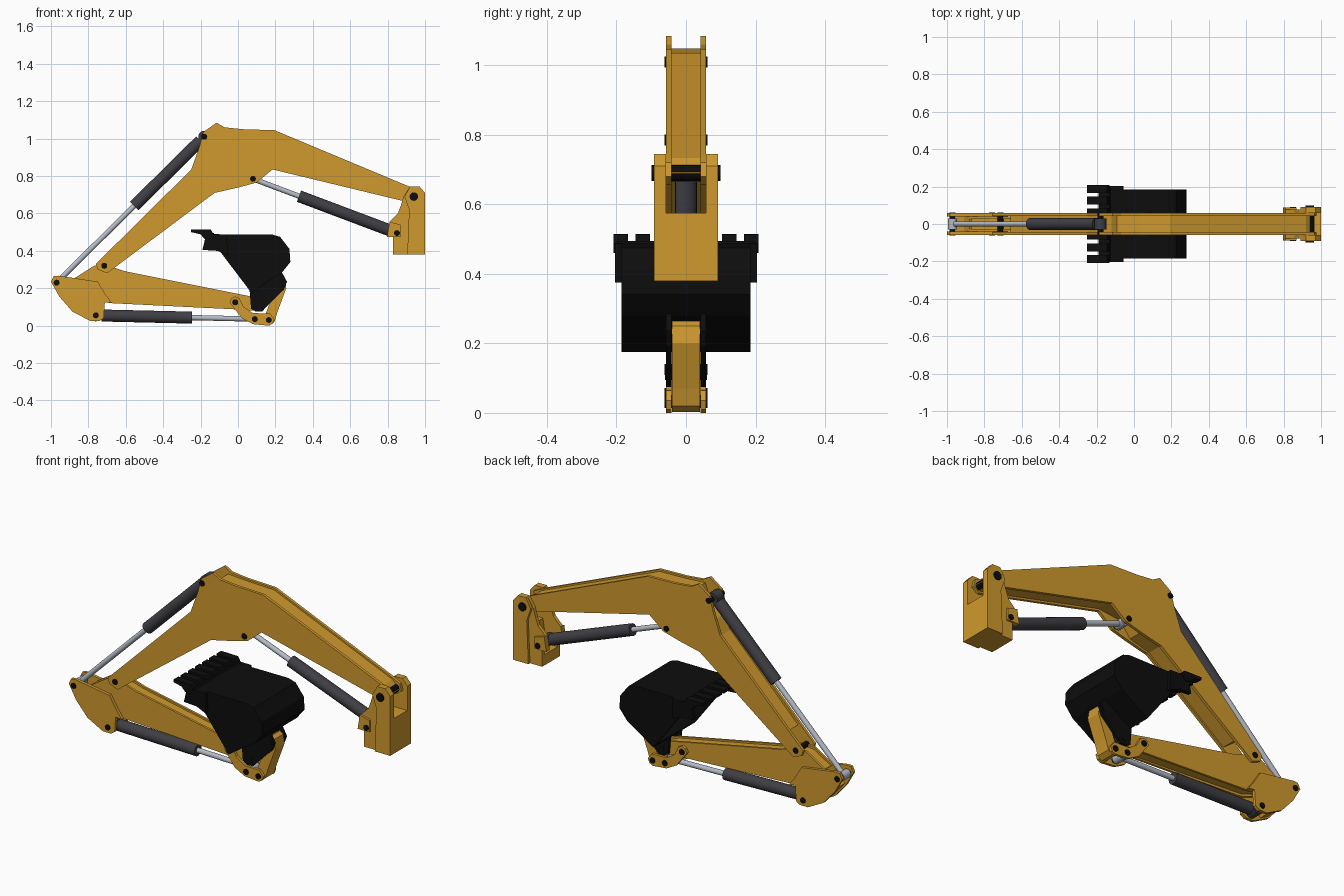
import bpy, bmesh, math
from mathutils import Vector, Matrix

if "Cube" in bpy.data.objects:
    bpy.data.objects.remove(bpy.data.objects["Cube"])


def material(name, col):
    m = bpy.data.materials.new(name)
    m.diffuse_color = (*col, 1)
    m.use_nodes = True
    m.node_tree.nodes["Principled BSDF"].inputs["Base Color"].default_value = m.diffuse_color
    return m


YELLOW = material("machine_yellow", (0.63, 0.32, 0.027))
BLACK = material("bucket_black", (0.004, 0.004, 0.004))
GREY = material("barrel_grey", (0.05, 0.048, 0.058))
STEEL = material("rod_steel", (0.46, 0.50, 0.56))


def finish(bm, name, mat, smooth=False):
    bmesh.ops.recalc_face_normals(bm, faces=bm.faces)
    me = bpy.data.meshes.new(name)
    bm.to_mesh(me)
    bm.free()
    me.materials.append(mat)
    ob = bpy.data.objects.new(name, me)
    bpy.context.collection.objects.link(ob)
    if smooth:
        bpy.ops.object.select_all(action='DESELECT')
        ob.select_set(True)
        bpy.context.view_layer.objects.active = ob
        bpy.ops.object.shade_smooth_by_angle(angle=math.radians(40))
    return ob


def prism(name, pts, spans, mat):
    """Extrude an x-z profile over one or more y spans."""
    bm = bmesh.new()
    for y0, y1 in spans:
        f = bm.faces.new([bm.verts.new((x, y0, z)) for x, z in pts])
        r = bmesh.ops.extrude_face_region(bm, geom=[f])
        vs = [v for v in r['geom'] if isinstance(v, bmesh.types.BMVert)]
        bmesh.ops.translate(bm, verts=vs, vec=(0, y1 - y0, 0))
    return finish(bm, name, mat)


def pair(y0, y1):
    return [(-y1, -y0), (y0, y1)]


def rods(name, segs, mat, n=20):
    """Round bars, each given as (start, end, radius)."""
    bm = bmesh.new()
    for a, b, r in segs:
        a, b = Vector(a), Vector(b)
        rot = (b - a).to_track_quat('Z', 'Y').to_matrix().to_4x4()
        bmesh.ops.create_cone(bm, cap_ends=True, segments=n, radius1=r, radius2=r,
                              depth=(b - a).length,
                              matrix=Matrix.Translation((a + b) / 2) @ rot)
    return finish(bm, name, mat, True)


def strip(path, t):
    """Closed profile of a plate of thickness t along a path (to its right side)."""
    ps = [Vector(p) for p in path]
    inner = []
    for i, p in enumerate(ps):
        d0 = (p - ps[max(i - 1, 0)]).normalized()
        d1 = (ps[min(i + 1, len(ps) - 1)] - p).normalized()
        d = (d0 + d1).normalized()
        inner.append(p + Vector((d.y, -d.x)) * t)
    return [tuple(p) for p in ps + inner[::-1]]


# Boom: two side plates with a recessed box between them
boom = [(-.76, .33), (-.75, .30), (-.70, .28), (-.125, .71), (.0, .738), (.10, .765),
        (.185, .835), (.86, .672), (.94, .655), (.975, .68), (.965, .72), (.92, .742),
        (.195, 1.045), (.03, 1.05), (-.07, 1.06), (-.115, 1.085), (-.185, 1.035),
        (-.207, .955), (-.25, .835)]
prism("boom_side_plates", boom, pair(.042, .058), YELLOW)
boom_core = [(-.66, .41), (-.60, .365), (-.13, .718), (-.01, .75), (.05, .83), (.19, .845),
             (.86, .682), (.94, .665), (.965, .69), (.92, .733), (.193, 1.035), (.03, 1.04),
             (-.09, 1.048), (-.12, .96), (-.2, .90), (-.243, .828)]
prism("boom_box", boom_core, [(-.042, .042)], YELLOW)

# Stick: narrow beam with thin side plates, and wide cheeks at the rear end
stick = [(-.88, .25), (-.77, .32), (-.71, .325), (-.60, .29), (.06, .158), (.12, .14),
         (.145, .11), (.12, .078), (.01, .086), (-.675, .12), (-.71, .125), (-.80, .16)]
prism("stick_side_plates", stick, pair(.028, .041), YELLOW)
core = [(-.87, .245), (-.77, .308), (-.71, .313), (-.60, .28), (.06, .15), (.11, .13),
        (.11, .09), (.01, .093), (-.70, .135), (-.80, .17)]
prism("stick_box", core, [(-.028, .028)], YELLOW)
cheek = [(-1, .235), (-.985, .265), (-.96, .267), (-.75, .235), (-.71, .17), (-.675, .122),
         (-.712, .125), (-.718, .04), (-.74, .025), (-.79, .025), (-.885, .075), (-.955, .155)]
prism("stick_rear_cheeks", cheek, pair(.041, .058), YELLOW)
prism("stick_rear_web", [(-.95, .165), (-.88, .082), (-.83, .055), (-.82, .075),
                         (-.86, .11), (-.81, .22), (-.88, .25), (-.91, .19)],
      [(-.042, .042)], YELLOW)

# Swing bracket carrying the boom foot
bracket = [(.83, .38), (1, .38), (1, .71), (.97, .745), (.92, .745), (.885, .69), (.87, .64),
           (.855, .60), (.81, .555), (.797, .475), (.83, .475)]
prism("bracket_cheeks", bracket, pair(.058, .077), YELLOW)
prism("bracket_outer_plates", [(.905, .38), (1, .38), (1, .71), (.97, .745), (.92, .745),
                               (.89, .69), (.915, .62)], pair(.077, .092), YELLOW)
prism("bracket_block", [(.83, .38), (1, .38), (1, .575), (.92, .575), (.90, .44), (.83, .44)],
      [(-.059, .059)], YELLOW)
prism("bracket_bosses", [(.797, .475), (.87, .475), (.87, .54), (.81, .555)],
      pair(.077, .088), YELLOW)

# Bucket linkage
prism("rocker_links", [(-.045, .125), (-.035, .147), (-.015, .157), (.007, .147), (.03, .10),
                       (.08, .067), (.17, .065), (.195, .035), (.185, .01), (.165, 0),
                       (.08, .008), (.02, .04)], pair(.042, .057), YELLOW)
prism("bucket_link", [(.135, .03), (.145, .008), (.17, .002), (.195, .02), (.21, .07), (.258, .20),
                      (.25, .25), (.23, .265), (.205, .25), (.20, .20)], [(-.04, .04)], YELLOW)

# Bucket: curved shell, two sides, lugs, side cutters and teeth
shell = [(-.15, .488), (.18, .488), (.225, .475), (.275, .41), (.28, .34), (.232, .28),
         (.16, .235), (.072, .175)]
prism("bucket_shell", strip(shell, .018), [(-.184, .184)], BLACK)
prism("bucket_sides", shell + [(-.11, .415)], pair(.17, .185), BLACK)
prism("bucket_lugs", [(.062, .19), (.07, .09), (.095, .075), (.13, .077), (.20, .15),
                      (.245, .192), (.262, .235), (.232, .29), (.16, .25)],
      pair(.0415, .057), BLACK)
prism("side_cutters", [(-.17, .49), (-.06, .488), (-.055, .375), (-.11, .40), (-.19, .405)],
      pair(.183, .204), BLACK)
prism("bucket_lip", [(-.19, .495), (-.13, .495), (-.11, .47), (-.16, .468)],
      [(-.2, .2)], BLACK)
prism("bucket_teeth", [(-.25, .515), (-.145, .513), (-.13, .487), (-.15, .46), (-.18, .465),
                       (-.2, .488), (-.25, .50)],
      [(i * .0625 - .021, i * .0625 + .021) for i in range(-3, 4)], BLACK)


# Hydraulic rams: barrel from its pin to the gland, then the rod to the other pin
def ram(name, base, tip, share):
    a, b = Vector((base[0], 0, base[1])), Vector((tip[0], 0, tip[1]))
    d = (b - a).normalized()
    g = a.lerp(b, share)
    e = Vector((0, .03, 0))
    rods(name + "_barrel", [(a + d * .03, g, .032), (a - e, a + e, .032)], GREY)
    rods(name + "_rod", [(g - d * .02, b, .014), (b - e, b + e, .024)], STEEL)


ram("stick_ram", (-.18, 1.01), (-.97, .23), .475)
ram("bucket_ram", (-.76, .055), (.09, .035), .605)
ram("boom_ram", (.85, .495), (.08, .785), .68)

# Pivot pins
pins = [(-.97, .23, .062), (-.76, .055, .062), (-.715, .32, .062), (-.18, 1.01, .062),
        (.08, .785, .062), (.85, .495, .092), (-.015, .125, .062), (.09, .035, .062),
        (.165, .03, .062), (.11, .11, .06), (.235, .232, .06)]
segs = [((x, -h, z), (x, h, z), .016) for x, z, h in pins]
segs.append(((.94, -.099, .69), (.94, .099, .69), .023))
rods("pivot_pins", segs, BLACK, 12)
